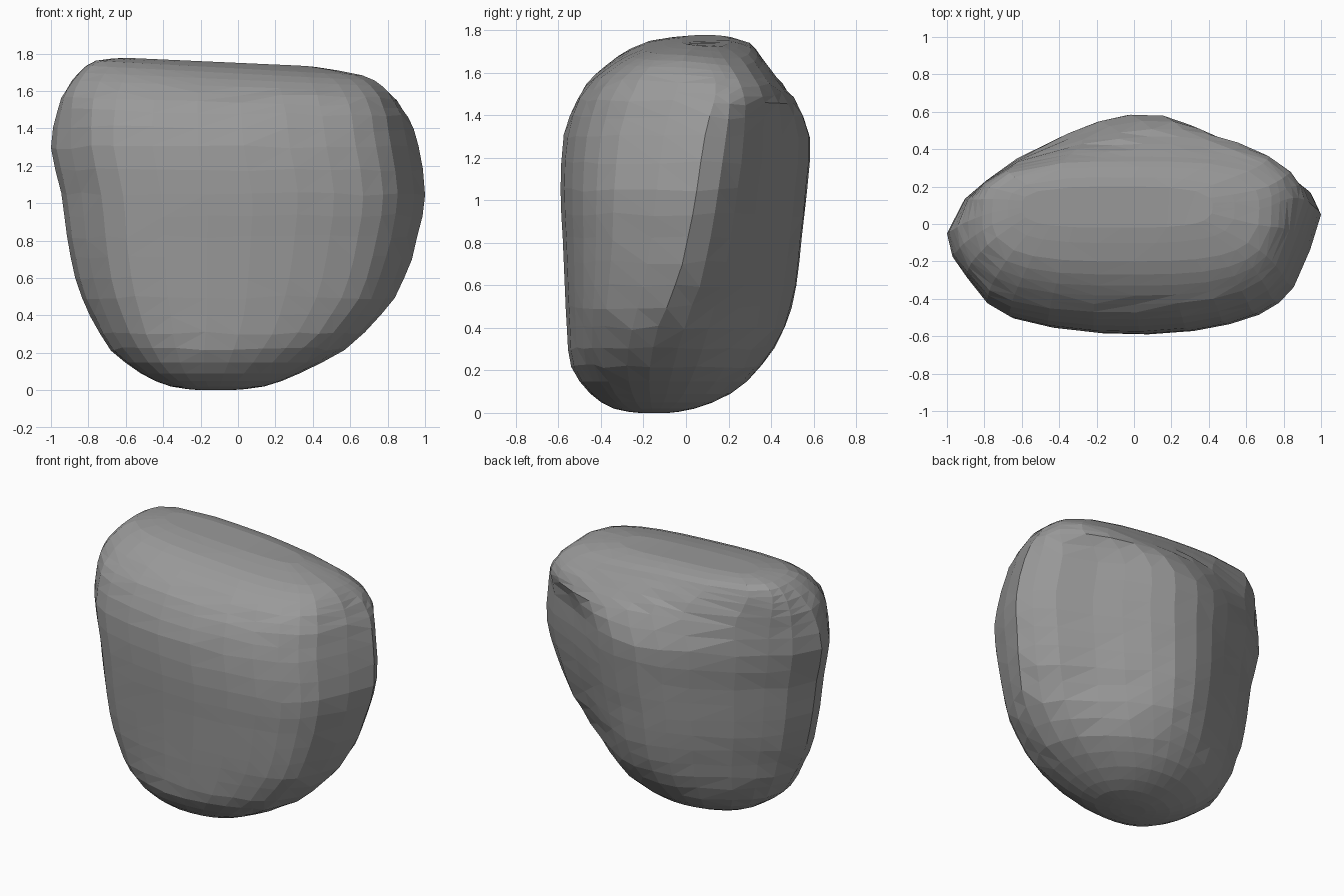
import bpy, bmesh, math, random

if "Cube" in bpy.data.objects:
    bpy.data.objects.remove(bpy.data.objects["Cube"])

random.seed(4)

# Levels: z, left, right, front, back, widest y (left), widest y (right), back crest x, tilt
LEVELS = [
    (0.00, -0.20, -0.04, -0.22, -0.08, -0.15, -0.15, 0.0, 0.0),
    (0.02, -0.36, 0.14, -0.34, 0.04, -0.13, -0.16, 0.0, 0.0),
    (0.09, -0.52, 0.33, -0.45, 0.21, -0.10, -0.17, 0.0, 0.0),
    (0.22, -0.68, 0.57, -0.54, 0.36, -0.08, -0.17, 0.0, 0.0),
    (0.40, -0.79, 0.77, -0.56, 0.47, -0.07, -0.13, 0.0, 0.0),
    (0.60, -0.87, 0.89, -0.57, 0.525, -0.07, -0.05, 0.0, 0.0),
    (0.82, -0.915, 0.96, -0.58, 0.55, -0.07, 0.01, 0.0, 0.0),
    (1.05, -0.945, 1.00, -0.59, 0.575, -0.07, 0.05, 0.02, 0.0),
    (1.30, -1.00, 0.965, -0.575, 0.59, -0.05, 0.09, 0.08, 0.0),
    (1.48, -0.965, 0.91, -0.51, 0.51, -0.03, 0.13, 0.2, 0.02),
    (1.58, -0.92, 0.85, -0.43, 0.43, 0.0, 0.14, 0.15, 0.03),
    (1.66, -0.85, 0.78, -0.33, 0.36, 0.03, 0.12, 0.05, 0.045),
    (1.72, -0.76, 0.67, -0.20, 0.305, 0.06, 0.08, 0.0, 0.055),
    (1.75, -0.60, 0.42, -0.02, 0.20, 0.09, 0.09, 0.0, 0.045),
]

# Waist outline in units of half width and depth, anticlockwise from the right tip
OUTLINE = [
    (1, 0), (0.95, 0.2), (0.83, 0.38), (0.6, 0.57), (0.43, 0.74), (0.26, 0.89), (0.1, 0.98),
    (-0.08, 0.99), (-0.24, 0.93), (-0.4, 0.82), (-0.65, 0.61), (-0.8, 0.43), (-0.91, 0.28),
    (-1, 0), (-0.97, -0.24), (-0.89, -0.46), (-0.78, -0.72), (-0.66, -0.85), (-0.45, -0.94),
    (-0.2, -0.99), (0.05, -1), (0.3, -0.97), (0.5, -0.91), (0.66, -0.83), (0.77, -0.73),
    (0.85, -0.6), (0.94, -0.29),
]
COUNT = len(OUTLINE)


def smooth_levels(levels):
    """Add a curved in-between level in every gap."""
    result = []
    for i in range(len(levels) - 1):
        b, c = levels[i], levels[i + 1]
        a, d = levels[max(i - 1, 0)], levels[min(i + 2, len(levels) - 1)]
        result.append(b)
        result.append(tuple((-p + 9 * q + 9 * r - s) / 16
                            for p, q, r, s in zip(a, b, c, d)))
    return result + [levels[-1]]


def rounded(u, v, n):
    """Push an outline point onto a rounded rectangle (superellipse)."""
    k = (abs(u) ** n + abs(v) ** n) ** (-1 / n)
    return u * k, v * k


def section(level):
    """Waist outline that turns squarer at the top and rounder at the base."""
    z, left, right, front, back, wide_l, wide_r, crest, tilt = level
    cx, half = (left + right) / 2, (right - left) / 2
    top = min(max((z - 1.35) / 0.33, 0), 1)
    base = min(max((0.5 - z) / 0.5, 0), 1)
    points = []
    for u0, v0 in OUTLINE:
        ut, vt = rounded(u0, v0, 3.2)
        ub, vb = rounded(u0, v0, 2.2)
        u = u0 + (ut - u0) * top + (ub - u0) * base
        v = v0 + (vt - v0) * top + (vb - v0) * base
        wide = wide_l + (wide_r - wide_l) * (u + 1) / 2
        x = cx + half * u + crest * max(v, 0) ** 2
        y = wide + v * ((back - wide) if v > 0 else (wide - front))
        drop = 0.15 * top * max(x, 0) * max(y, 0)
        chip = random.uniform(-0.01, 0.01) if 0.15 < z < 1.6 else 0.0
        points.append((x, y, z - tilt * x - drop + chip))
    return points


# Boulder body: skin the stacked sections and close both ends
bm = bmesh.new()
rings = [[bm.verts.new(p) for p in section(lv)] for lv in smooth_levels(LEVELS)]
for low, high in zip(rings, rings[1:]):
    for i in range(COUNT):
        j = (i + 1) % COUNT
        bm.faces.new((low[i], low[j], high[j], high[i]))
bm.faces.new(list(reversed(rings[0])))
bm.faces.new(rings[-1])
bmesh.ops.triangulate(bm, faces=bm.faces[:])
bmesh.ops.recalc_face_normals(bm, faces=bm.faces[:])

mesh = bpy.data.meshes.new("boulder")
bm.to_mesh(mesh)
bm.free()
boulder = bpy.data.objects.new("boulder", mesh)
bpy.context.collection.objects.link(boulder)

# Dark grey stone
stone = bpy.data.materials.new("stone")
stone.diffuse_color = (0.32, 0.32, 0.32, 1.0)
stone.use_nodes = True
stone.node_tree.nodes["Principled BSDF"].inputs["Base Color"].default_value = stone.diffuse_color
mesh.materials.append(stone)
